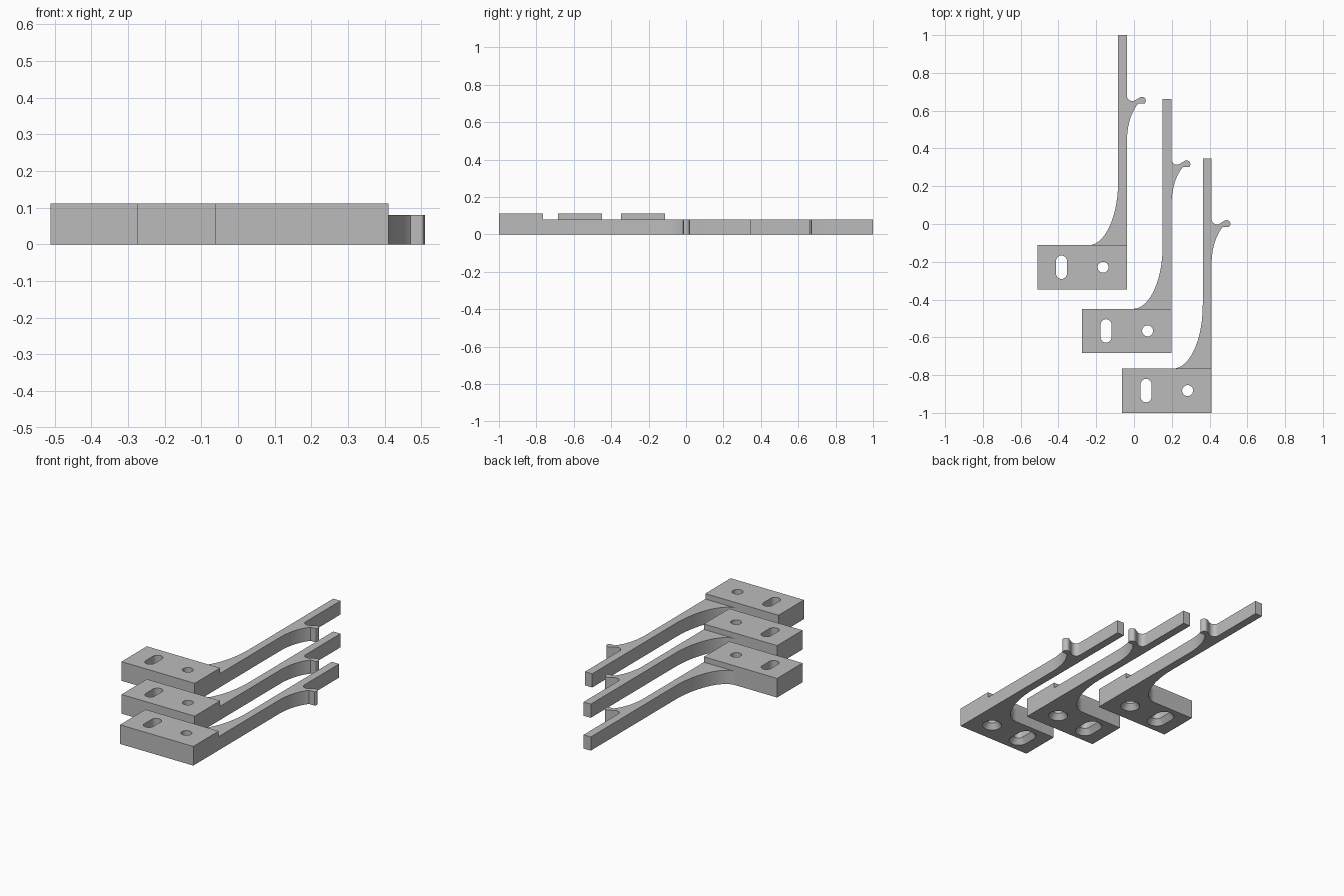
import bpy, bmesh, math
from mathutils import Vector

if "Cube" in bpy.data.objects:
    bpy.data.objects.remove(bpy.data.objects["Cube"])

grey = bpy.data.materials.new("plain grey")
grey.diffuse_color = (0.5, 0.5, 0.5, 1)
grey.use_nodes = True
grey.node_tree.nodes["Principled BSDF"].inputs["Base Color"].default_value = grey.diffuse_color

# Bracket dimensions, measured from the front right corner of its base
BASE_W, BASE_D, BASE_H = 0.474, 0.235, 0.112
ARM_W, ARM_TOP, ARM_H = 0.047, 1.347, 0.08


def arc(cx, cy, rx, ry, a0, a1, n=14):
    return [(cx + rx * math.cos(math.radians(a0 + (a1 - a0) * i / n)),
             cy + ry * math.sin(math.radians(a0 + (a1 - a0) * i / n)))
            for i in range(n + 1)]


def loft(name, layers):
    """Closed solid through outlines given as (points, z)."""
    bm = bmesh.new()
    rings = [[bm.verts.new((x, y, z)) for x, y in pts] for pts, z in layers]
    bm.faces.new(rings[0][::-1])
    bm.faces.new(rings[-1])
    for a, b in zip(rings, rings[1:]):
        n = len(a)
        for i in range(n):
            bm.faces.new((a[i], a[(i + 1) % n], b[(i + 1) % n], b[i]))
    bmesh.ops.recalc_face_normals(bm, faces=bm.faces)
    mesh = bpy.data.meshes.new(name)
    bm.to_mesh(mesh)
    bm.free()
    mesh.materials.append(grey)
    obj = bpy.data.objects.new(name, mesh)
    bpy.context.collection.objects.link(obj)
    return obj


def slot(cx, cy, r, half):
    return (arc(cx, cy + half, r, r, 0, 180, 16)
            + arc(cx, cy - half, r, r, 180, 360, 16))


def screw_hole(name, cx, cy, half):
    """Cutter for a hole that is countersunk from below."""
    r, wide, depth = 0.029, 0.053, 0.032
    return loft(name, [(slot(cx, cy, wide + 0.0075, half), -0.01),
                       (slot(cx, cy, r, half), depth),
                       (slot(cx, cy, r, half), BASE_H + 0.02)])


# Mounting base
bracket = loft("bracket", [([(-BASE_W, 0), (0, 0), (0, BASE_D), (-BASE_W, BASE_D)], z)
                           for z in (0, BASE_H)])

# Arm with curved root, flared hook and notch
profile = [(0, 0.1)]
profile += arc(0.135, 0.79, 0.135, 0.235, 180, 124, 14)      # flare under the hook
profile += arc(0.079, 1.0, 0.0205, 0.0205, -45, 115, 12)     # rounded hook tip
profile += arc(0.028, 1.024, 0.028, 0.026, -50, -180, 12)    # notch
profile += [(0, ARM_TOP), (-ARM_W, ARM_TOP)]
profile += arc(-0.203, 0.572, 0.203 - ARM_W, 0.337, 0, -90, 24)  # root sweep
profile += [(-0.203, 0.1)]
arm = loft("arm", [(profile, 0), (profile, ARM_H)])

# Merge arm, then cut the round hole and the slot
round_cutter = screw_hole("round_cutter", -0.127, 0.118, 0.0001)
slot_cutter = screw_hole("slot_cutter", -0.347, 0.118, 0.033)
parts = [(arm, 'UNION'), (round_cutter, 'DIFFERENCE'), (slot_cutter, 'DIFFERENCE')]
for part, op in parts:
    mod = bracket.modifiers.new(part.name, 'BOOLEAN')
    mod.object, mod.operation, mod.solver = part, op, 'EXACT'
bpy.context.view_layer.objects.active = bracket
bracket.select_set(True)
for part, op in parts:
    bpy.ops.object.modifier_apply(modifier=part.name)
    bpy.data.objects.remove(part)
bpy.ops.object.shade_smooth_by_angle(angle=math.radians(25))

# Three identical brackets, staggered
bracket.name = "left_bracket"
bracket.location = Vector((-0.037, -0.347, 0))
for name, x, y in (("middle_bracket", 0.199, -0.684), ("right_bracket", 0.411, -1.0)):
    twin = bracket.copy()
    twin.name = name
    twin.location = Vector((x, y, 0))
    bpy.context.collection.objects.link(twin)
